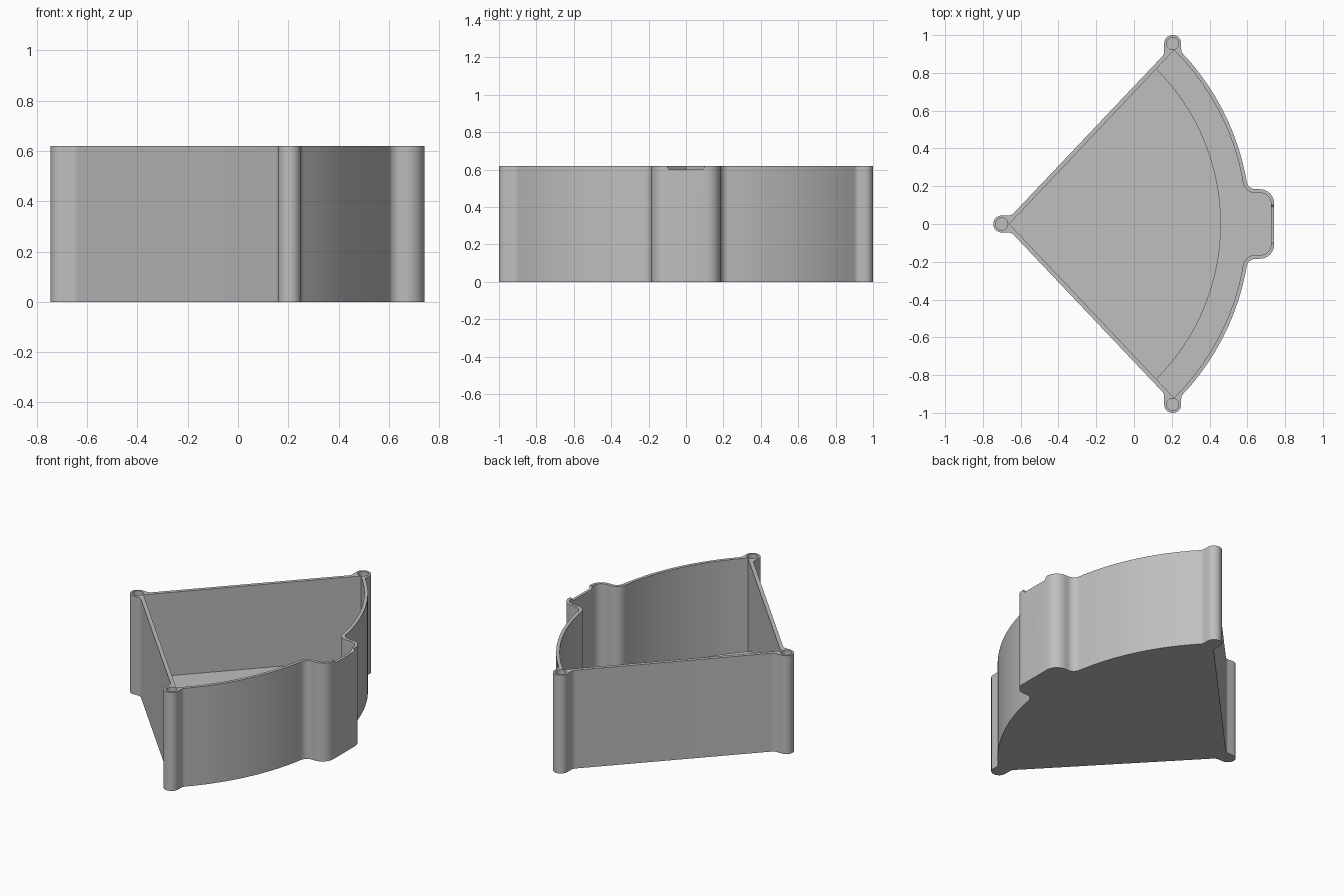
import bpy, bmesh
from math import sin, cos, atan, asin, sqrt, radians
from mathutils import Vector, Matrix

cube = bpy.data.objects.get("Cube")
if cube:
    bpy.data.objects.remove(cube, do_unlink=True)

HEIGHT, FLOOR, PLATE = 0.62, 0.02, 0.095
APEX, SLOPE, RADIUS, THICK = -0.70, 1.055, 1.316, 0.02
POST, BORE = 0.045, 0.032
POSTS = [(APEX, 0), (0.205, 0.955), (0.205, -0.955)]

grey = bpy.data.materials.new("plain grey")
grey.use_nodes = True
colour = (0.52, 0.52, 0.52, 1)
grey.diffuse_color = colour
grey.node_tree.nodes["Principled BSDF"].inputs["Base Color"].default_value = colour


def rounded(corners, steps=8):
    """Turn (x, y, radius) corners into a closed outline with filleted corners."""
    out = []
    for i, (x, y, r) in enumerate(corners):
        p = Vector((x, y))
        if r == 0:
            out.append(p)
            continue
        a = (Vector(corners[i - 1][:2]) - p).normalized()
        b = (Vector(corners[(i + 1) % len(corners)][:2]) - p).normalized()
        half = a.angle(b) / 2
        centre = p + (a + b).normalized() * r / sin(half)
        trim = r * cos(half) / sin(half)
        start, end = p + a * trim - centre, p + b * trim - centre
        sweep = start.angle_signed(end)
        for k in range(steps + 1):
            out.append(centre + Matrix.Rotation(-sweep * k / steps, 2) @ start)
    return out


def prism(name, outline, low, high, along_x=False):
    """Extrude a closed outline between two levels."""
    bm = bmesh.new()
    place = (lambda p: (low, p[0], p[1])) if along_x else (lambda p: (p[0], p[1], low))
    face = bm.faces.new([bm.verts.new(place(p)) for p in outline])
    new = bmesh.ops.extrude_face_region(bm, geom=[face])["geom"]
    push = (high - low, 0, 0) if along_x else (0, 0, high - low)
    bmesh.ops.translate(bm, vec=push, verts=[v for v in new if isinstance(v, bmesh.types.BMVert)])
    bmesh.ops.recalc_face_normals(bm, faces=bm.faces)
    mesh = bpy.data.meshes.new(name)
    bm.to_mesh(mesh)
    bm.free()
    mesh.materials.append(grey)
    obj = bpy.data.objects.new(name, mesh)
    bpy.context.collection.objects.link(obj)
    return obj


def activate(obj):
    bpy.ops.object.select_all(action="DESELECT")
    obj.select_set(True)
    bpy.context.view_layer.objects.active = obj


def cut(obj, cutter):
    cutter.hide_render = True
    mod = obj.modifiers.new("cut", "BOOLEAN")
    mod.operation, mod.solver, mod.object = "DIFFERENCE", "EXACT", cutter
    activate(obj)
    bpy.ops.object.modifier_apply(modifier=mod.name)
    bpy.data.objects.remove(cutter, do_unlink=True)


def arc(radius, start, end, steps=11):
    angles = [start + (end - start) * k / steps for k in range(steps + 1)]
    return [(APEX + radius * cos(a), radius * sin(a)) for a in angles]


def mirrored(half):
    """Complete a half outline across the x axis."""
    return half + [(x, -y, r) for x, y, r in reversed(half) if y > 0]


def bulged_arc(radius, start, handle_y, first_r, last_r):
    """Curved wall with fillets where it meets its neighbours."""
    pts = arc(radius, start, asin(handle_y / radius))
    radii = [first_r] + [0] * (len(pts) - 2) + [last_r]
    return [(x, y, r) for (x, y), r in zip(pts, radii)]


def side_start(radius, drop):
    """Angle at which an inset side wall reaches a given radius."""
    return atan(SLOPE) - asin(drop / sqrt(1 + SLOPE ** 2) / radius)


# Outer body with corner posts and a handle bulge
px, py = POSTS[1]
drop = 0.009
left, right, back = px - POST, px + POST, APEX - POST
round_post = POST * 0.99
outer = [(back, POST, round_post),
         (APEX + (POST + drop) / SLOPE, POST, 0.04),
         (left, SLOPE * (left - APEX) - drop, 0.04),
         (left, py + POST, round_post),
         (right, py + POST, round_post)]
outer += bulged_arc(RADIUS, asin(sqrt(RADIUS ** 2 - (right - APEX) ** 2) / RADIUS), 0.184, 0.04, 0.05)
outer += [(0.742, 0.184, 0.075)]
drawer_body = prism("drawer_body", rounded(mirrored(outer)), 0, HEIGHT)

# Hollow interior
drop = 0.042
inner_radius = RADIUS - THICK
inner = [(APEX + drop / SLOPE, 0, 0)]
inner += bulged_arc(inner_radius, side_start(inner_radius, drop), 0.164, 0, 0.065)
inner += [(0.725, 0.164, 0.055)]
cut(drawer_body, prism("interior_cutter", rounded(mirrored(inner)), FLOOR, 1))

# Pin holes in the posts
for x, y in POSTS:
    circle = [(x + BORE * cos(radians(a)), y + BORE * sin(radians(a))) for a in range(0, 360, 15)]
    cut(drawer_body, prism("pin_hole_cutter", circle, FLOOR, 1))

# Shallow notch in the handle lip
notch = [(-0.1, 1, 0), (0.1, 1, 0), (0.1, 0.6, 0.018), (-0.1, 0.6, 0.018)]
cut(drawer_body, prism("notch_cutter", rounded(notch), 0.68, 0.8, along_x=True))

# Raised sector of the floor
plate_radius = 1.16
limit = side_start(plate_radius, drop - 0.004)
sector = [(APEX + drop / SLOPE, 0)] + arc(plate_radius, limit, -limit, 40)
raised_floor = prism("raised_floor", sector, FLOOR / 2, PLATE)

for obj in (drawer_body, raised_floor):
    activate(obj)
    bpy.ops.object.shade_smooth_by_angle(angle=radians(30))
